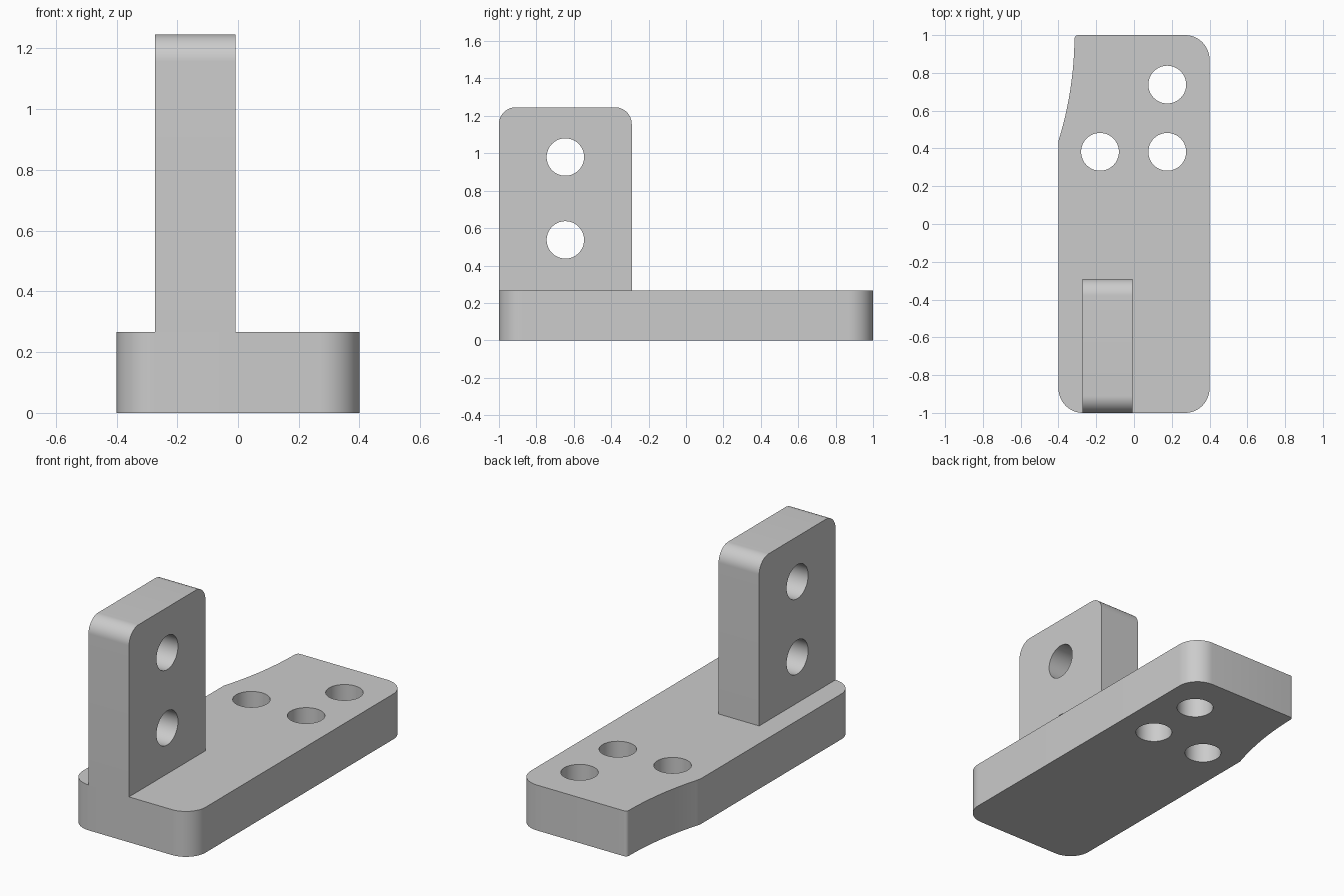
import bpy, bmesh
from math import sin, cos, pi, asin, sqrt, radians
from mathutils import Matrix, Vector

cube = bpy.data.objects.get("Cube")
if cube:
    bpy.data.objects.remove(cube, do_unlink=True)

grey = bpy.data.materials.new("light_grey")
grey.use_nodes = True
GREY = (0.6, 0.6, 0.6, 1)
grey.diffuse_color = GREY
grey.node_tree.nodes["Principled BSDF"].inputs["Base Color"].default_value = GREY

HOLE_R = 0.1
PLATE_TOP = 0.267


def arc(cx, cy, r, start, end, steps=16):
    """Points along an arc, angles in radians."""
    angles = [start + (end - start) * i / steps for i in range(steps + 1)]
    return [(cx + r * cos(a), cy + r * sin(a)) for a in angles]


def make_object(name, bm):
    bmesh.ops.recalc_face_normals(bm, faces=bm.faces)
    mesh = bpy.data.meshes.new(name)
    bm.to_mesh(mesh)
    bm.free()
    mesh.materials.append(grey)
    obj = bpy.data.objects.new(name, mesh)
    bpy.context.collection.objects.link(obj)
    return obj


def extrude_profile(name, points, depth):
    """Solid from a closed outline of 3D points, pushed along depth."""
    bm = bmesh.new()
    face = bm.faces.new([bm.verts.new(p) for p in points])
    new = bmesh.ops.extrude_face_region(bm, geom=[face])["geom"]
    verts = [g for g in new if isinstance(g, bmesh.types.BMVert)]
    bmesh.ops.translate(bm, verts=verts, vec=Vector(depth))
    return make_object(name, bm)


def drill(obj, centres, axis):
    """Cut round holes through obj along the given axis."""
    turn = Matrix.Rotation(pi / 2, 4, 'Y') if axis == 'X' else Matrix()
    bm = bmesh.new()
    for c in centres:
        bmesh.ops.create_cone(bm, cap_ends=True, segments=64, radius1=HOLE_R,
                              radius2=HOLE_R, depth=1,
                              matrix=Matrix.Translation(c) @ turn)
    cutter = make_object("hole_cutter", bm)
    cutter.hide_render = True
    mod = obj.modifiers.new("holes", 'BOOLEAN')
    mod.operation = 'DIFFERENCE'
    mod.solver = 'EXACT'
    mod.object = cutter
    bpy.ops.object.select_all(action='DESELECT')
    bpy.context.view_layer.objects.active = obj
    obj.select_set(True)
    bpy.ops.object.modifier_apply(modifier=mod.name)
    bpy.data.objects.remove(cutter, do_unlink=True)
    bpy.ops.object.shade_smooth_by_angle(angle=radians(30))


# Base plate: three rounded corners and a shallow hollow on the right rear edge
W, L, R = 0.4, 1.0, 0.13
hollow_x, hollow_start = -0.315, 0.44
run, rise = L - hollow_start, W + hollow_x
big_r = (run ** 2 + rise ** 2) / (2 * rise)
tip = 0.02
outline = (arc(-W + R, -L + R, R, pi, 1.5 * pi)
           + arc(W - R, -L + R, R, 1.5 * pi, 2 * pi)
           + arc(W - R, L - R, R, 0, pi / 2)
           + arc(hollow_x + tip, L - tip, tip, pi / 2, pi, 6)
           + arc(hollow_x - big_r, L, big_r, -asin(tip / big_r) * 1.2,
                 -asin(run / big_r), 20))
base = extrude_profile("base_plate", [(x, y, 0) for x, y in outline],
                       (0, 0, PLATE_TOP))
drill(base, [(0.176, 0.738, 0), (0.176, 0.382, 0), (-0.18, 0.382, 0)], 'Z')

# Upright lug: flush with the front edge, rounded at both top corners
front, back, top, r = -1.0, -0.29, 1.246, 0.09
outline = ([(front, PLATE_TOP), (back, PLATE_TOP)]
           + arc(back - r, top - r, r, 0, pi / 2)
           + arc(front + r, top - r, r, pi / 2, pi))
lug = extrude_profile("upright_lug", [(-0.273, y, z) for y, z in outline],
                      (0.264, 0, 0))
drill(lug, [(-0.14, -0.645, 0.98), (-0.14, -0.645, 0.537)], 'X')
